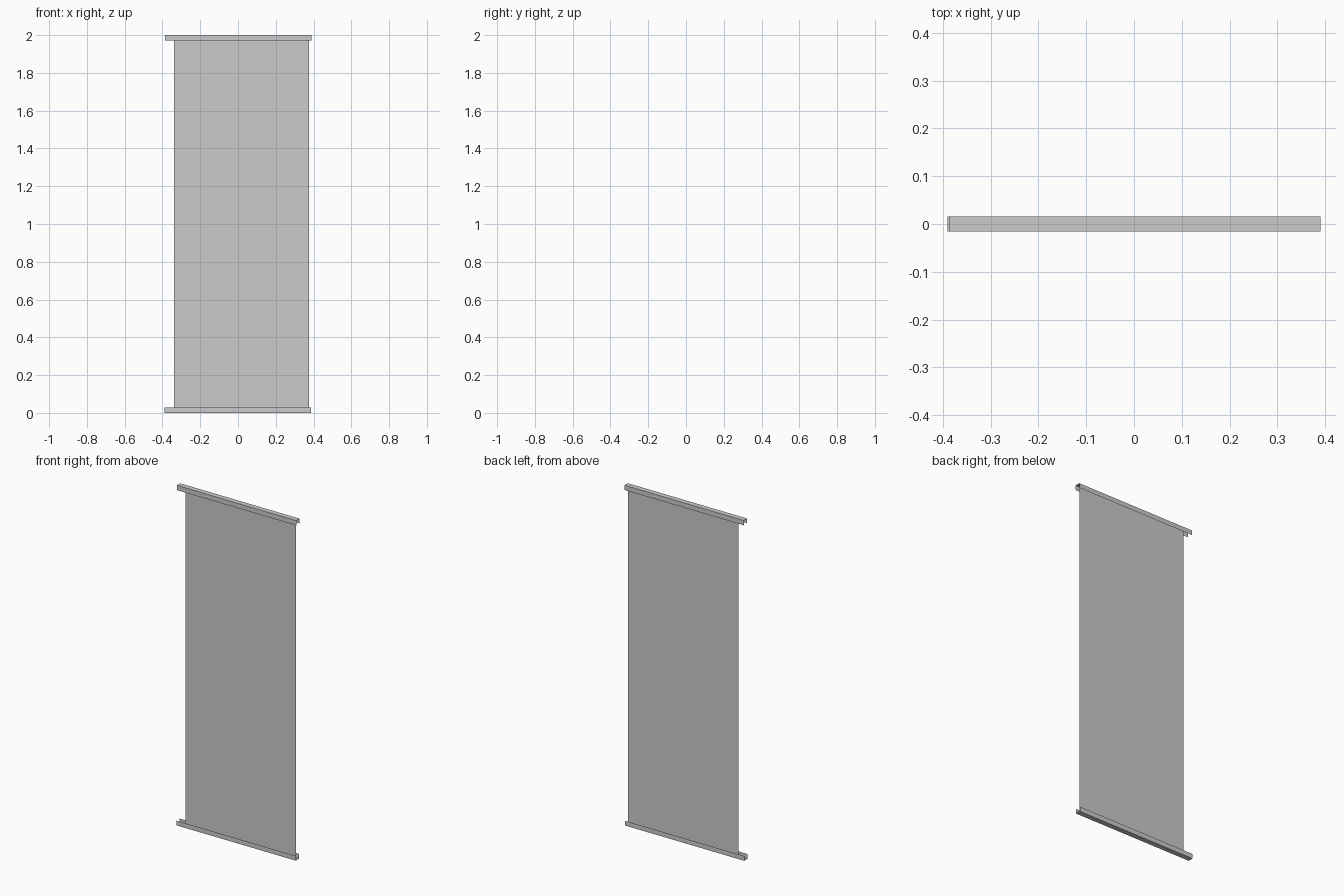
import bpy
from math import pi
from mathutils import Matrix

if "Cube" in bpy.data.objects:
    bpy.data.objects.remove(bpy.data.objects["Cube"])


def sheet(name, profile, x0, x1):
    """Extrude an open (y, z) profile along x as a thin sheet without thickness."""
    n = len(profile)
    verts = [(x, y, z) for x in (x0, x1) for y, z in profile]
    faces = [(i, i + 1, n + i + 1, n + i) for i in range(n - 1)]
    mesh = bpy.data.meshes.new(name)
    mesh.from_pydata(verts, [], faces)
    obj = bpy.data.objects.new(name, mesh)
    bpy.context.collection.objects.link(obj)
    return obj


HALF_Y, RAIL_H = 0.0155, 0.028
channel = [(-HALF_Y, 2 - RAIL_H), (-HALF_Y, 2), (HALF_Y, 2), (HALF_Y, 2 - RAIL_H)]

# Top rail: channel open downwards
sheet("top_rail", channel, -0.387, 0.39)

# Bottom rail: same channel turned half a turn about the panel centre
bottom = sheet("bottom_rail", channel, -0.387, 0.39)
bottom.data.transform(Matrix.Translation((0, 0, 2)) @ Matrix.Rotation(pi, 4, 'Y'))

# Thin flat panel held between the rails
sheet("panel", [(0, 0.012), (0, 1.988)], -0.34, 0.377)
